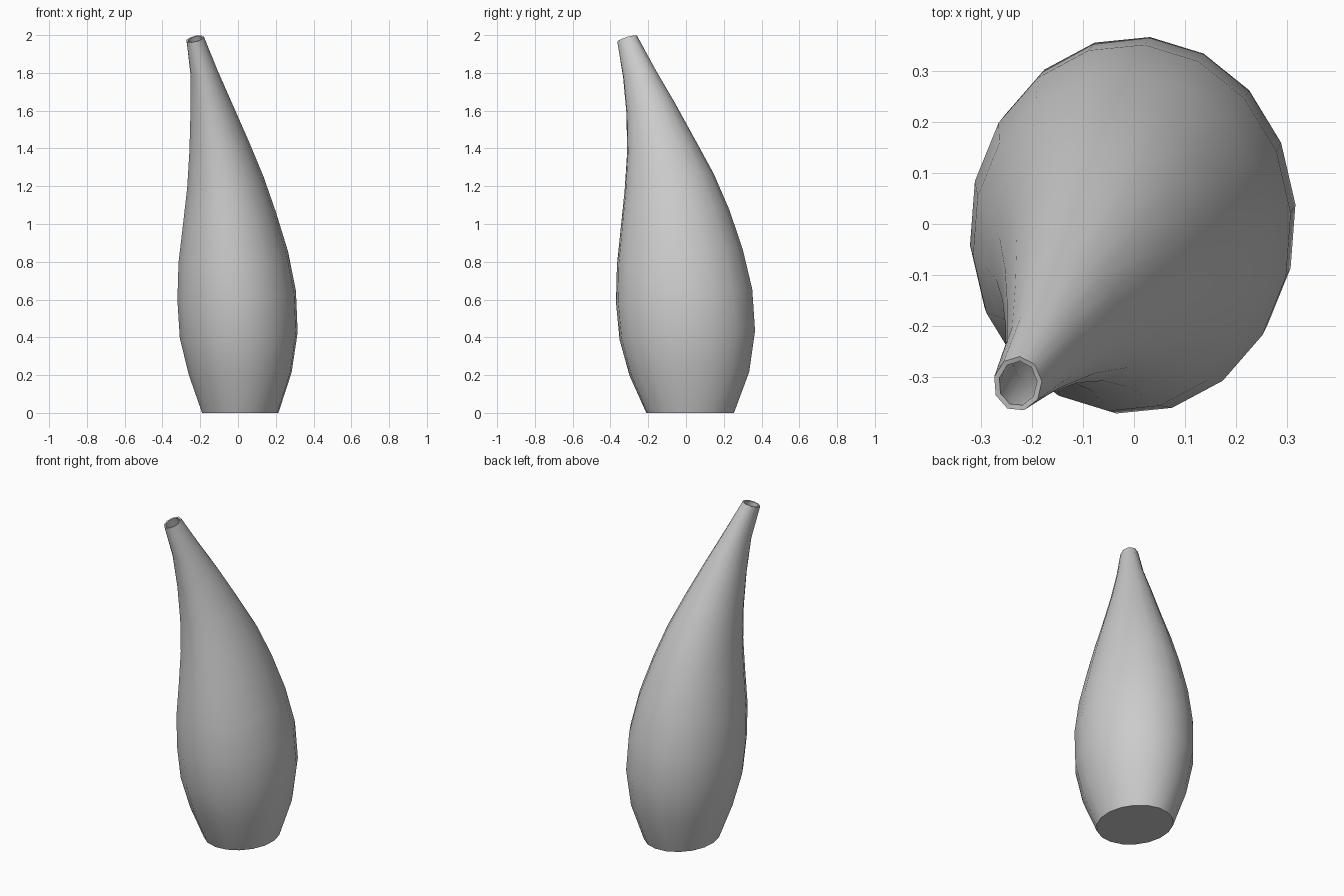
import bpy, bmesh
from math import cos, sin, radians

cube = bpy.data.objects.get("Cube")
if cube:
    bpy.data.objects.remove(cube)

SIDES = 18
START = 5  # degrees to the first vertex of each ring

# Rings from base to mouth: height, centre x, radius x, centre y, radius y
RINGS = [
    (0.00, 0.012, 0.203, 0.022, 0.233),
    (0.207, 0.012, 0.273, 0.018, 0.318),
    (0.41, 0.004, 0.313, 0.007, 0.360),
    (0.62, -0.007, 0.315, -0.010, 0.362),
    (0.825, -0.025, 0.291, -0.033, 0.334),
    (1.03, -0.045, 0.247, -0.058, 0.288),
    (1.22, -0.067, 0.203, -0.089, 0.237),
    (1.41, -0.100, 0.158, -0.133, 0.180),
    (1.61, -0.140, 0.112, -0.187, 0.128),
    (1.80, -0.180, 0.071, -0.249, 0.084),
    (1.98, -0.2275, 0.0475, -0.3125, 0.0535),
]

# Clay material
clay = bpy.data.materials.new("grey clay")
clay.use_nodes = True
grey = (0.6, 0.6, 0.6, 1)
clay.diffuse_color = grey
clay.node_tree.nodes["Principled BSDF"].inputs["Base Color"].default_value = grey

# Leaning body: each ring tilts further with height, following the bend
bm = bmesh.new()
loops = []
for z, cx, rx, cy, ry in RINGS:
    ring = []
    for i in range(SIDES):
        a = radians(START + 360 * i / SIDES)
        dx, dy = rx * cos(a), ry * sin(a)
        ring.append(bm.verts.new((cx + dx, cy + dy, z + z * (0.11 * dx + 0.15 * dy))))
    loops.append(ring)

# Mouth has half as many sides: flatten every other vertex onto its chord
mouth = loops[-1]
for i in range(1, SIDES, 2):
    mouth[i].co = (mouth[i - 1].co + mouth[(i + 1) % SIDES].co) / 2

# Walls and base
for low, high in zip(loops, loops[1:]):
    for i in range(SIDES):
        j = (i + 1) % SIDES
        bm.faces.new((low[i], low[j], high[j], high[i]))
bm.faces.new(loops[0][::-1])

mesh = bpy.data.meshes.new("vase")
bm.to_mesh(mesh)
bm.free()
mesh.materials.append(clay)
vase = bpy.data.objects.new("vase", mesh)
bpy.context.collection.objects.link(vase)
bpy.context.view_layer.objects.active = vase
vase.select_set(True)

# Thin wall with an open mouth
wall = vase.modifiers.new("wall", "SOLIDIFY")
wall.thickness = 0.01
wall.offset = -1
bpy.ops.object.modifier_apply(modifier=wall.name)
bpy.ops.object.shade_smooth_by_angle(angle=radians(50))
